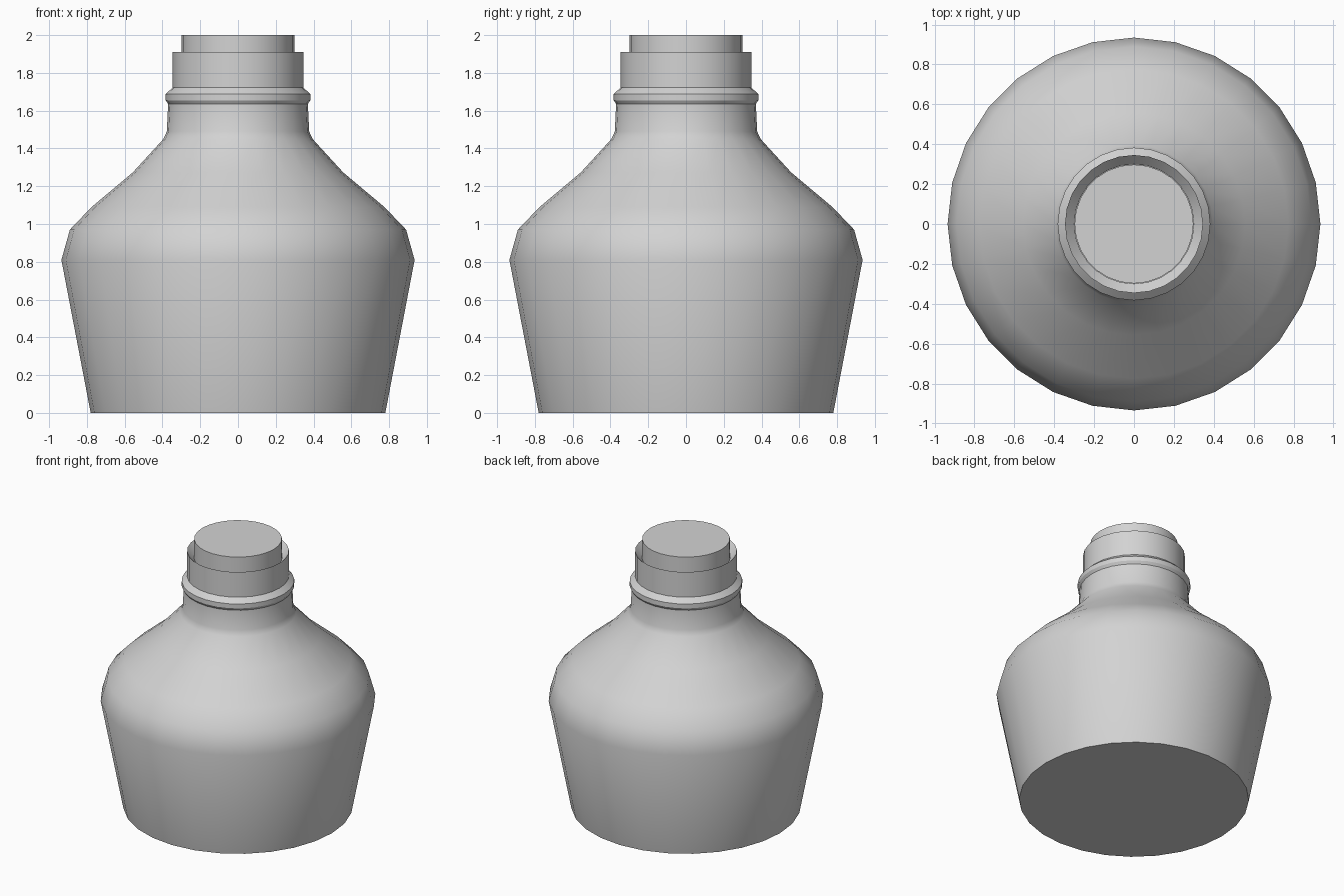
import bpy, bmesh
from math import radians, sin, cos, tau

SIDES = 28

cube = bpy.data.objects.get("Cube")
if cube:
    bpy.data.objects.remove(cube, do_unlink=True)

grey = bpy.data.materials.new("plain grey")
grey.use_nodes = True
colour = (0.65, 0.65, 0.65, 1)
grey.diffuse_color = colour
grey.node_tree.nodes["Principled BSDF"].inputs["Base Color"].default_value = colour


def lathe(name, profile, cap_bottom=False, cap_top=False):
    """Turn a (radius, height) profile, listed upwards, around the z axis."""
    bm = bmesh.new()
    rings = [[bm.verts.new((r * cos(tau * i / SIDES), r * sin(tau * i / SIDES), z))
              for i in range(SIDES)] for r, z in profile]
    for low, high in zip(rings, rings[1:]):
        for i in range(SIDES):
            j = (i + 1) % SIDES
            bm.faces.new((low[i], low[j], high[j], high[i]))
    if cap_bottom:
        bm.faces.new(rings[0][::-1])
    if cap_top:
        bm.faces.new(rings[-1])
    mesh = bpy.data.meshes.new(name)
    bm.to_mesh(mesh)
    bm.free()
    mesh.materials.append(grey)
    obj = bpy.data.objects.new(name, mesh)
    bpy.context.collection.objects.link(obj)
    bpy.ops.object.select_all(action='DESELECT')
    obj.select_set(True)
    bpy.context.view_layer.objects.active = obj
    bpy.ops.object.shade_smooth_by_angle(angle=radians(30))
    return obj


# Flask body: flared wall, rounded shoulder and straight neck
shoulder = [(0.78, 0), (0.935, 0.81), (0.89, 0.97), (0.775, 1.09),
            (0.557, 1.273), (0.395, 1.45), (0.377, 1.49), (0.37, 1.635)]
# Raised ring around the neck, then the collar with a bevelled mouth
ring = [(0.383, 1.655), (0.383, 1.688), (0.346, 1.722)]
collar = [(0.346, 1.91), (0.3, 1.86)]
lathe("bottle_body", shoulder + ring + collar, cap_bottom=True)

# Stopper standing in the mouth
lathe("stopper", [(0.298, 1.84), (0.298, 2.0)], cap_bottom=True, cap_top=True)
